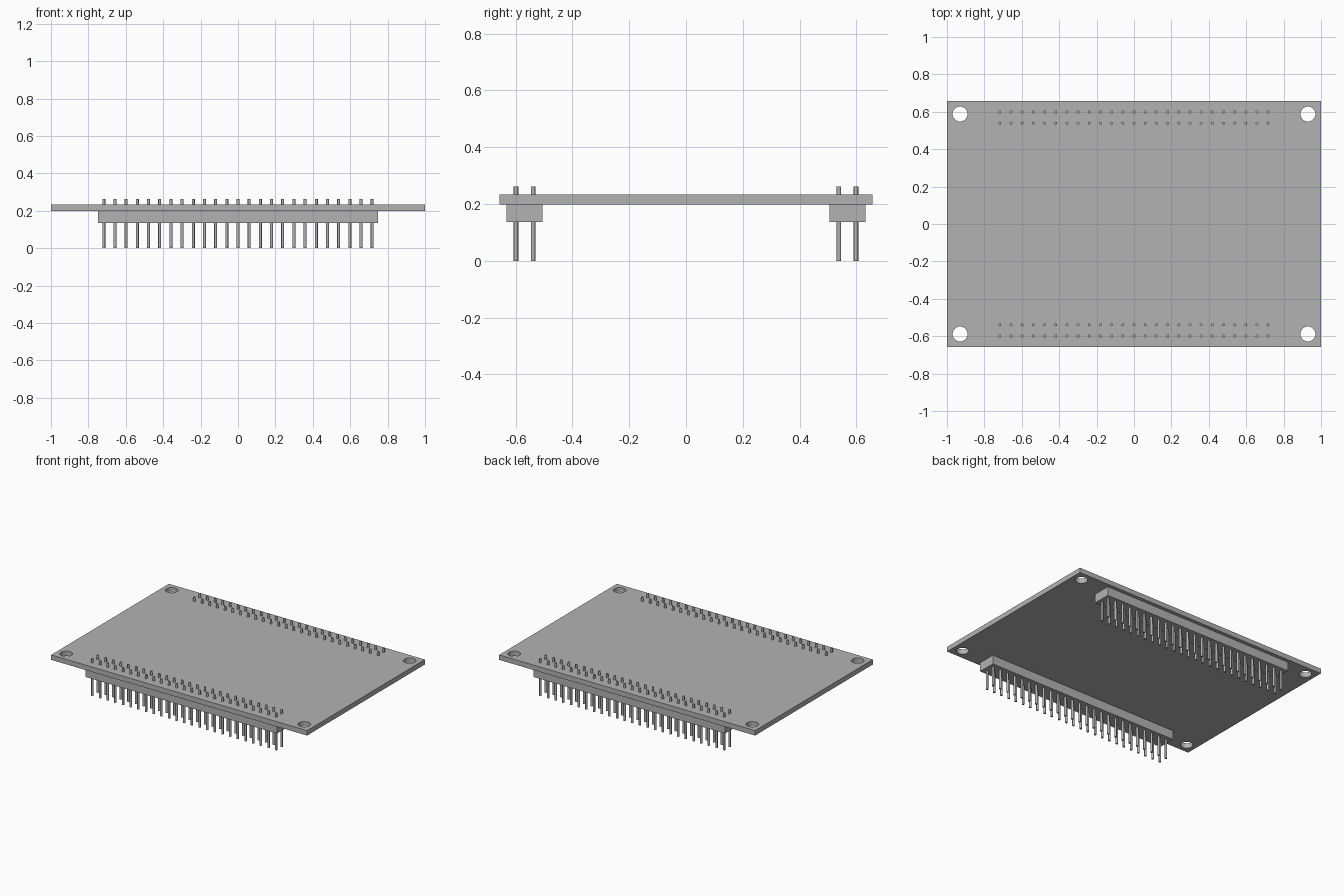
import bpy
import math

cube = bpy.data.objects.get("Cube")
if cube:
    bpy.data.objects.remove(cube, do_unlink=True)

# Key dimensions
HALF_X, HALF_Y = 1.0, 0.657
BOARD_Z0, BOARD_Z1 = 0.199, 0.234
HEADER_Z0, PIN_TOP = 0.136, 0.262
PITCH, PINS, PIN_R = 0.0598, 25, 0.008
ROW_OUTER, ROW_INNER = 0.599, 0.539
HOLE_X, HOLE_Y, HOLE_R = 0.93, 0.588, 0.04

grey = bpy.data.materials.new("plain grey")
grey.use_nodes = True
colour = (0.45, 0.45, 0.45, 1)
grey.diffuse_color = colour
grey.node_tree.nodes["Principled BSDF"].inputs["Base Color"].default_value = colour


def circle(cx, cy, r, n=32):
    return [(cx + r * math.cos(2 * math.pi * i / n),
             cy + r * math.sin(2 * math.pi * i / n)) for i in range(n)]


def add_loop(curve, points):
    spline = curve.splines.new("POLY")
    spline.points.add(len(points) - 1)
    for p, (x, y) in zip(spline.points, points):
        p.co = (x, y, 0, 1)
    spline.use_cyclic_u = True


def select_only(obj):
    bpy.ops.object.select_all(action="DESELECT")
    obj.select_set(True)
    bpy.context.view_layer.objects.active = obj


# Circuit board: outline with four mounting holes, extruded
outline = bpy.data.curves.new("board", "CURVE")
outline.dimensions = "2D"
outline.fill_mode = "BOTH"
outline.extrude = (BOARD_Z1 - BOARD_Z0) / 2
add_loop(outline, [(-HALF_X, -HALF_Y), (HALF_X, -HALF_Y),
                   (HALF_X, HALF_Y), (-HALF_X, HALF_Y)])
for sx in (-1, 1):
    for sy in (-1, 1):
        add_loop(outline, circle(sx * HOLE_X, sy * HOLE_Y, HOLE_R))
board = bpy.data.objects.new("board", outline)
board.location.z = (BOARD_Z0 + BOARD_Z1) / 2
bpy.context.collection.objects.link(board)
select_only(board)
bpy.ops.object.convert(target="MESH")
board = bpy.context.object
board.data.materials.clear()
board.data.materials.append(grey)
bpy.ops.object.shade_smooth_by_angle(angle=math.radians(30))

for side, sign in (("front", -1), ("back", 1)):
    # Header strip under the board
    bpy.ops.mesh.primitive_cube_add(
        size=1, location=(0, sign * (ROW_OUTER + ROW_INNER) / 2,
                          (HEADER_Z0 + BOARD_Z0) / 2))
    header = bpy.context.object
    header.name = side + "_header_strip"
    header.scale = (PITCH * PINS, 0.126, BOARD_Z0 - HEADER_Z0)
    header.data.materials.append(grey)

    # Double row of pins
    bpy.ops.mesh.primitive_cylinder_add(
        vertices=12, radius=PIN_R, depth=PIN_TOP,
        location=(-PITCH * (PINS - 1) / 2, sign * ROW_OUTER, PIN_TOP / 2))
    pins = bpy.context.object
    pins.name = side + "_pins"
    pins.data.materials.append(grey)
    bpy.ops.object.shade_smooth_by_angle(angle=math.radians(35))
    for label, count, step in (("along", PINS, (PITCH, 0, 0)),
                               ("rows", 2, (0, sign * (ROW_INNER - ROW_OUTER), 0))):
        array = pins.modifiers.new(label, "ARRAY")
        array.count = count
        array.use_relative_offset = False
        array.use_constant_offset = True
        array.constant_offset_displace = step
